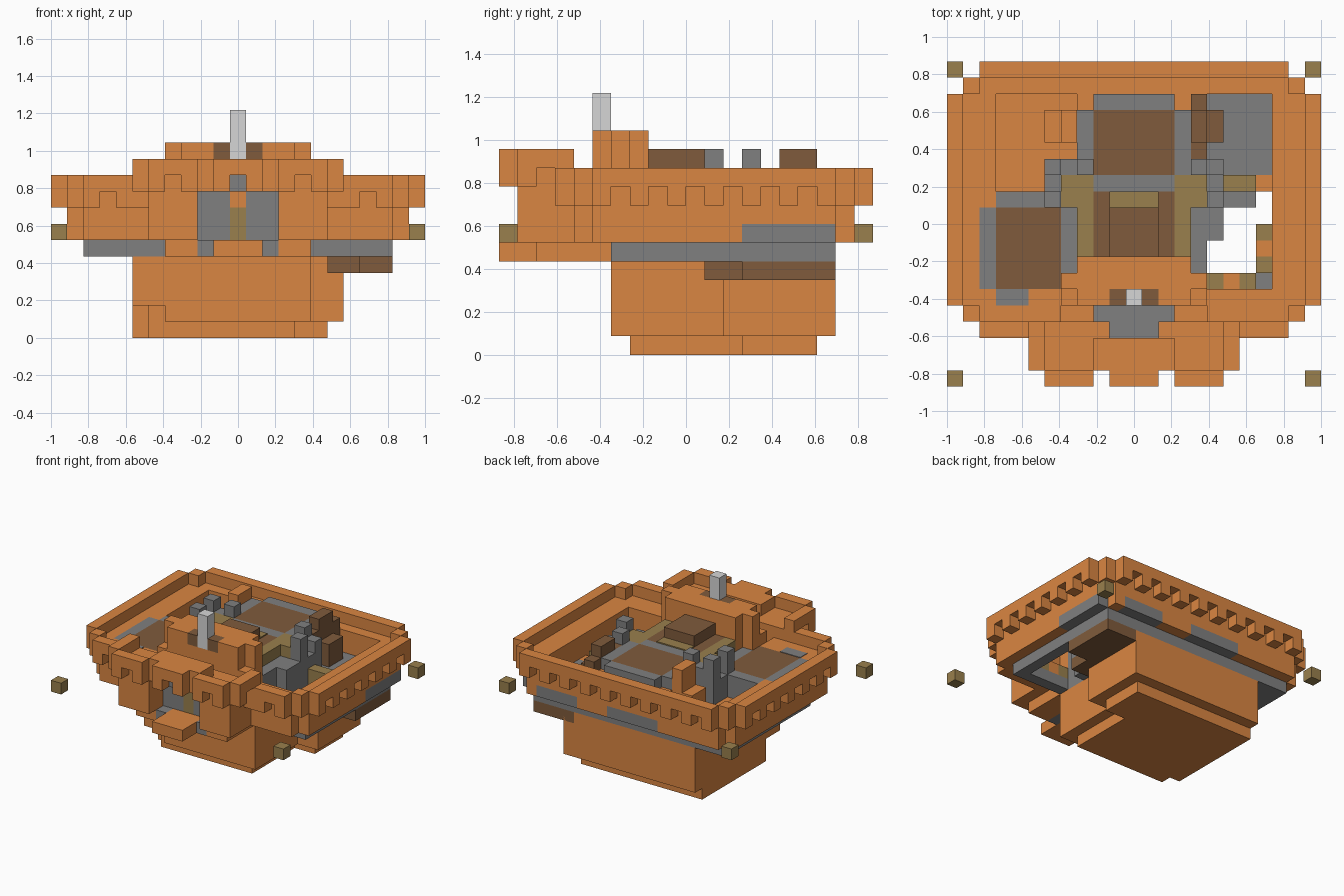
import bpy, bmesh
from mathutils import Vector

cube = bpy.data.objects.get("Cube")
if cube:
    bpy.data.objects.remove(cube)

U = 2 / 23                      # block size
ORIGIN = Vector((11.5, 10, 0))  # block grid centre


def material(name, rgb):
    m = bpy.data.materials.new(name)
    m.use_nodes = True
    m.diffuse_color = (*rgb, 1)
    m.node_tree.nodes["Principled BSDF"].inputs["Base Color"].default_value = (*rgb, 1)
    return m


CLAY = material("clay orange", (0.7, 0.238, 0.054))
STONE = material("stone grey", (0.215, 0.215, 0.215))
WOOD = material("wood brown", (0.215, 0.105, 0.045))
STRAW = material("straw khaki", (0.32, 0.215, 0.075))
PALE = material("pale grey", (0.67, 0.67, 0.67))


def blocks(name, mat, *boxes):
    """One object from boxes given as x0, x1, y0, y1, z0, z1 in block units."""
    bm = bmesh.new()
    for x0, x1, y0, y1, z0, z1 in boxes:
        lo, hi = Vector((x0, y0, z0)), Vector((x1, y1, z1))
        made = bmesh.ops.create_cube(bm, size=1)
        for v in made["verts"]:
            v.co = ((lo + hi) / 2 + v.co * (hi - lo) - ORIGIN) * U
    mesh = bpy.data.meshes.new(name)
    bm.to_mesh(mesh)
    bm.free()
    mesh.materials.append(mat)
    obj = bpy.data.objects.new(name, mesh)
    bpy.context.collection.objects.link(obj)


def both(x0, x1, *rest):
    """A box and its mirror image across x."""
    return [(x0, x1, *rest), (23 - x1, 23 - x0, *rest)]


# Foundation with one notched lower corner
blocks("foundation", CLAY, (5, 15, 8, 17, 0, 1), (6, 15, 7, 8, 0, 1), (15, 17, 13, 17, 0, 1),
       (5, 6, 8, 18, 1, 2), (6, 16, 7, 18, 1, 2), (7, 16, 6, 7, 1, 2), (5, 16, 6, 18, 2, 5),
       (16, 18, 12, 18, 1, 5))
blocks("under_slab", WOOD, (17, 19, 11, 13, 4, 5), (17, 21, 13, 18, 4, 5))

# Floor slab, left open on one side
blocks("floor_slab", STONE, (2, 16, 6, 18, 5, 6), (16, 21, 13, 18, 5, 6),
       (16, 17, 9, 13, 5, 6), (17, 19, 11, 13, 5, 6), (20, 21, 6, 13, 5, 6),
       (16, 20, 6, 7, 5, 6))

# Curtain walls with lower walkway
blocks("curtain_wall", CLAY, (20, 22, 5, 13, 6, 9), (20, 22, 13, 18, 7, 9),
       (1, 2, 5, 18, 6, 9), (2, 3, 11, 18, 6, 9),
       (2, 21, 18, 19, 7, 9), (2, 8, 18, 19, 6, 7), (13, 16, 18, 19, 6, 7),
       (20, 21, 18, 19, 6, 7), *both(2, 7, 4, 6, 6, 9))
blocks("wall_patches", STONE, (20, 22, 13, 18, 6, 7), (16, 20, 18, 19, 6, 7),
       (8, 13, 18, 19, 6, 7))

# Overhanging parapet, its teeth and stepped corners
blocks("parapet", CLAY, *both(0, 1, 5, 18, 9, 10), (2, 21, 19, 20, 9, 10),
       *both(2, 5, 3, 4, 9, 10), *both(1, 2, 18, 19, 8, 10), *both(1, 2, 4, 5, 8, 10))
teeth = [(x, x + 1, 19, 20, 8, 9) for x in range(2, 21, 2)]
for y in range(5, 18, 2):
    teeth += both(0, 1, y, y + 1, 8, 9)
for x in (2, 4):
    teeth += both(x, x + 1, 3, 4, 8, 9)
blocks("parapet_teeth", CLAY, *teeth)

# Gatehouse around a recessed doorway, its top overhanging at the sides
blocks("gatehouse", CLAY, *both(6, 9, 1, 4, 6, 10), *both(9, 11, 1, 3, 9, 11),
       (11, 12, 1, 3, 10, 11), *both(5, 6, 1, 4, 10, 11), *both(5, 6, 1, 2, 9, 10),
       *both(5, 6, 3, 4, 8, 10), *both(9, 10, 3, 4, 9, 10), *both(7, 9, 2, 6, 5, 6))
blocks("gate_battlements", CLAY, *both(6, 9, 0, 1, 10, 11), *both(6, 7, 0, 1, 9, 10),
       *both(8, 9, 0, 1, 9, 10), (10, 13, 0, 1, 10, 11), *both(10, 11, 0, 1, 9, 10))
blocks("gate_keystone", STONE, (11, 12, 1, 3, 9, 10))
blocks("porch", CLAY, (10, 13, 0, 6, 5, 6))
blocks("gate_lining", STONE, *both(9, 11, 3, 5, 6, 9), *both(9, 10, 2, 6, 5, 6))
blocks("gate_door", STRAW, (11, 12, 3, 5, 6, 8))
blocks("gate_lintel", CLAY, (11, 12, 3, 5, 8, 9))
blocks("gate_roof", STONE, (10, 13, 3, 4, 9, 9.1), (9, 14, 4, 5, 9, 9.1))

# Eight-sided gate tower and flagpole
blocks("gate_tower", CLAY, (7, 16, 6, 7, 6, 12), (8, 15, 7, 8, 6, 12),
       *both(8, 10, 5, 6, 6, 12), *both(7, 8, 5, 6, 6, 10), (10, 13, 5, 6, 6, 11))
blocks("tower_posts", WOOD, *both(10, 11, 5, 6, 11, 12))
blocks("flagpole", PALE, (11, 12, 5, 6, 11, 14))

# Central court with stone flanks
blocks("court_core", STONE, (7, 16, 7, 14, 6, 9), (8, 15, 14, 17, 6, 9),
       (9, 14, 17, 18, 6, 9), (9, 14, 12, 13, 9, 10))
blocks("court_straw", STRAW, *both(8, 9, 8, 13, 9, 10), *both(7, 8, 11, 13, 9, 10),
       (10, 13, 11, 12, 10, 10.1))
blocks("court_wood", WOOD, (9, 14, 8, 12, 9, 10))
blocks("centre_box", WOOD, (10, 13, 8, 11, 10, 11))
blocks("rear_roof_border", STONE, *both(8, 9, 13, 17, 9, 10), (9, 14, 17, 18, 9, 10))
blocks("rear_roof", WOOD, (9, 14, 13, 17, 9, 10))

# Terrace beside the court with brown paving
blocks("side_terrace", STONE, (2, 7, 6, 11, 6, 8.9), (3, 7, 11, 12, 6, 9),
       (2, 3, 6, 11, 8.9, 9), (3, 5, 5, 6, 9, 9.05))
blocks("terrace_paving", WOOD, (3, 7, 6, 11, 8.9, 9))
blocks("corner_yard", CLAY, (3, 8, 12, 18, 6, 7), *both(8, 9, 17, 18, 6, 9))
blocks("yard_block", CLAY, (7, 8, 15, 17, 7, 11), (6, 7, 15, 17, 7, 9))

# Pillars and stone steps around the court
blocks("pillars", STONE, (6, 7, 13, 14, 7, 11), (6, 7, 11, 12, 9, 11),
       (6, 7, 12, 13, 7, 9), (7, 8, 13, 14, 9, 10), (8, 9, 13, 14, 10, 11),
       (15, 16, 13, 14, 9, 11), (16, 17, 13, 14, 7, 10))
blocks("side_steps", STONE, (16, 17, 9, 11, 6, 9), (16, 17, 11, 12, 6, 11),
       (16, 17, 12, 13, 6, 9))
blocks("wood_stack", WOOD, (15, 16, 14, 18, 6, 10), (15, 16, 15, 17, 10, 11),
       (16, 17, 15, 17, 7, 9))

# Lower yard and ledges around the opening
blocks("lower_yard", STONE, (16, 20, 13, 18, 6, 7))
blocks("straw_ledges", STRAW, (17, 19, 12, 13, 6, 8), (19, 20, 9, 10, 6, 7),
       (19, 20, 7, 8, 6, 7), (16, 17, 6, 7, 6, 7), (18, 19, 6, 7, 6, 7))
blocks("clay_ledges", CLAY, (19, 20, 8, 9, 6, 7), (17, 18, 6, 7, 6, 7),
       (19, 20, 12, 13, 6, 7))

# Loose corner markers
blocks("corner_markers", STRAW, *both(0, 1, 0, 1, 6, 7), *both(0, 1, 19, 20, 6, 7))
